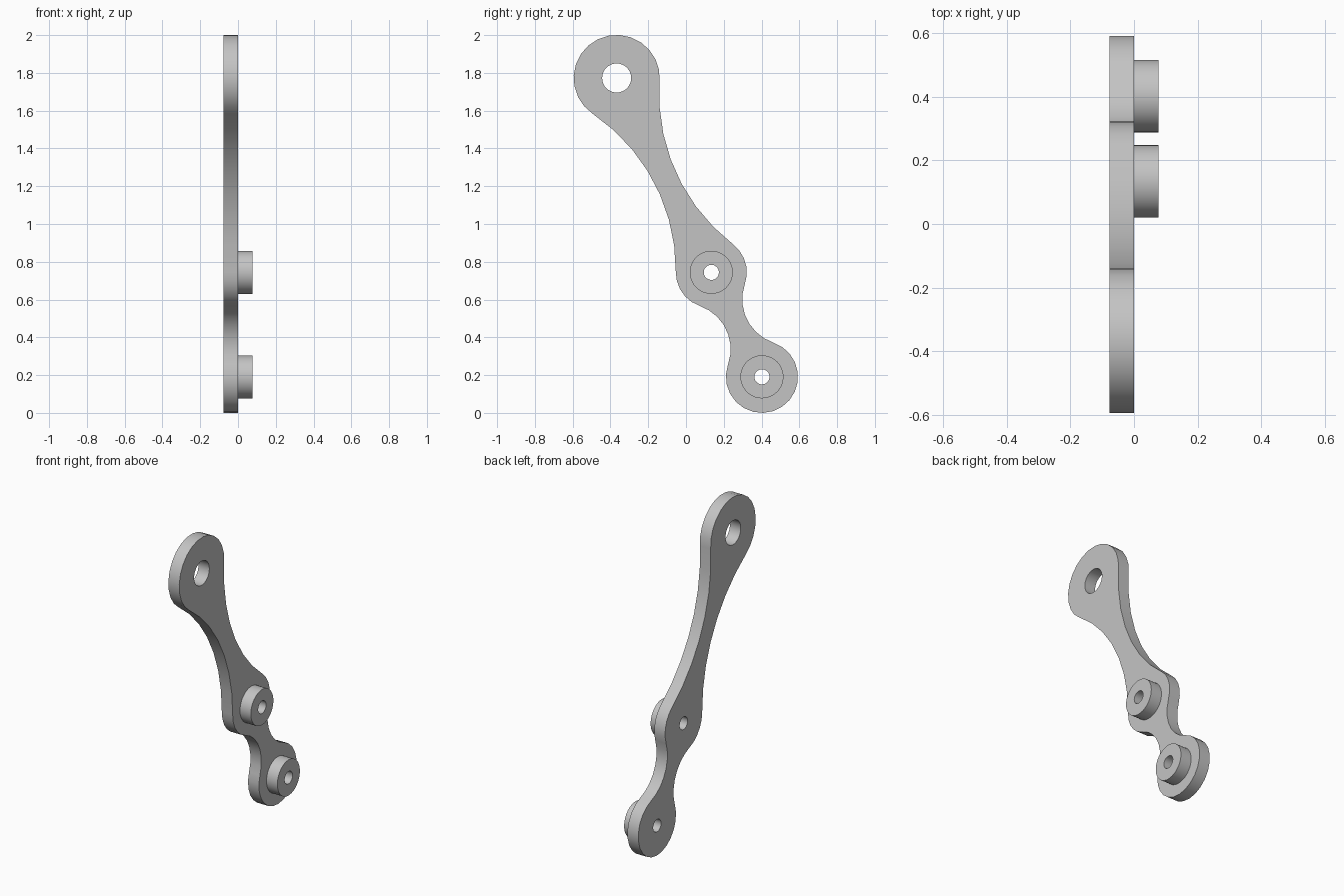
import bpy
import bmesh
from math import atan2, ceil, cos, hypot, pi, radians, sin, sqrt, tau
from mathutils import Matrix, Vector

cube = bpy.data.objects.get("Cube")
if cube:
    bpy.data.objects.remove(cube)

THICK = 0.077
TOP, MIDDLE, BOTTOM = Vector((-0.367, 1.773)), Vector((0.134, 0.744)), Vector((0.402, 0.191))

metal = bpy.data.materials.new("grey metal")
metal.use_nodes = True
metal.diffuse_color = (0.55, 0.55, 0.55, 1)
metal.node_tree.nodes["Principled BSDF"].inputs["Base Color"].default_value = (0.55, 0.55, 0.55, 1)


def arc(centre, radius, start, sweep, steps):
    """Points on an arc in the side plane, both ends included."""
    return [centre + radius * Vector((cos(start + sweep * i / steps), sin(start + sweep * i / steps)))
            for i in range(steps + 1)]


def circle(centre, radius, steps=32):
    return arc(centre, radius, 0, tau, steps)[:-1]


def angle_to(a, b):
    return atan2(b.y - a.y, b.x - a.x)


def fillet_centre(a, ra, b, rb, r):
    """Centre of the arc of radius r touching both circles, right of the way a to b."""
    d = b - a
    along = ((ra + r) ** 2 - (rb + r) ** 2 + d.length_squared) / (2 * d.length)
    off = sqrt((ra + r) ** 2 - along ** 2)
    d.normalize()
    return a + d * along + Vector((d.y, -d.x)) * off


def extrude_profile(name, loops, x_min, x_max):
    """Flat outline with holes, thickened along x."""
    curve = bpy.data.curves.new(name, "CURVE")
    curve.dimensions = "2D"
    curve.fill_mode = "BOTH"
    curve.extrude = (x_max - x_min) / 2
    for loop in loops:
        spline = curve.splines.new("POLY")
        spline.points.add(len(loop) - 1)
        for point, co in zip(spline.points, loop):
            point.co = (co.x, co.y, 0, 1)
        spline.use_cyclic_u = True
    source = bpy.data.objects.new(name + " outline", curve)
    bpy.context.collection.objects.link(source)
    bpy.context.view_layer.update()
    graph = bpy.context.evaluated_depsgraph_get()
    mesh = bpy.data.meshes.new_from_object(source.evaluated_get(graph))
    bpy.data.objects.remove(source)

    bm = bmesh.new()
    bm.from_mesh(mesh)
    bmesh.ops.remove_doubles(bm, verts=bm.verts, dist=1e-5)
    middle = (x_min + x_max) / 2
    for v in bm.verts:
        v.co = (v.co.z + middle, v.co.x, v.co.y)
    bmesh.ops.recalc_face_normals(bm, faces=bm.faces)
    bm.to_mesh(mesh)
    bm.free()
    mesh.materials.clear()
    mesh.materials.append(metal)
    obj = bpy.data.objects.new(name, mesh)
    bpy.context.collection.objects.link(obj)
    bpy.ops.object.select_all(action="DESELECT")
    obj.select_set(True)
    bpy.context.view_layer.objects.active = obj
    bpy.ops.object.shade_smooth_by_angle(angle=radians(30))
    return obj


# Plate outline: three round eyes joined by concave arcs, up one side and down the other
eyes = [(BOTTOM, 0.191), (MIDDLE, 0.188), (TOP, 0.228), (MIDDLE, 0.188)]
bridges = [0.242, 1.0, 1.0, 0.242]
centres = [fillet_centre(*eyes[i], *eyes[(i + 1) % 4], bridges[i]) for i in range(4)]
outline = []
for i, (eye, radius) in enumerate(eyes):
    start = angle_to(eye, centres[i - 1])
    sweep = (angle_to(eye, centres[i]) - start) % tau
    outline += arc(eye, radius, start, sweep, ceil(sweep / radians(16)))[:-1]
    start = angle_to(centres[i], eye)
    sweep = -((start - angle_to(centres[i], eyes[(i + 1) % 4][0])) % tau)
    outline += arc(centres[i], bridges[i], start, sweep, 7)[:-1]

extrude_profile("link_plate", [outline, circle(TOP, 0.077),
                               circle(MIDDLE, 0.04), circle(BOTTOM, 0.04)], -THICK, 0)

# Round bosses with pin holes on one face
for name, spot in (("middle_boss", MIDDLE), ("bottom_boss", BOTTOM)):
    extrude_profile(name, [circle(spot, 0.114, 40), circle(spot, 0.04)], 0, THICK)
